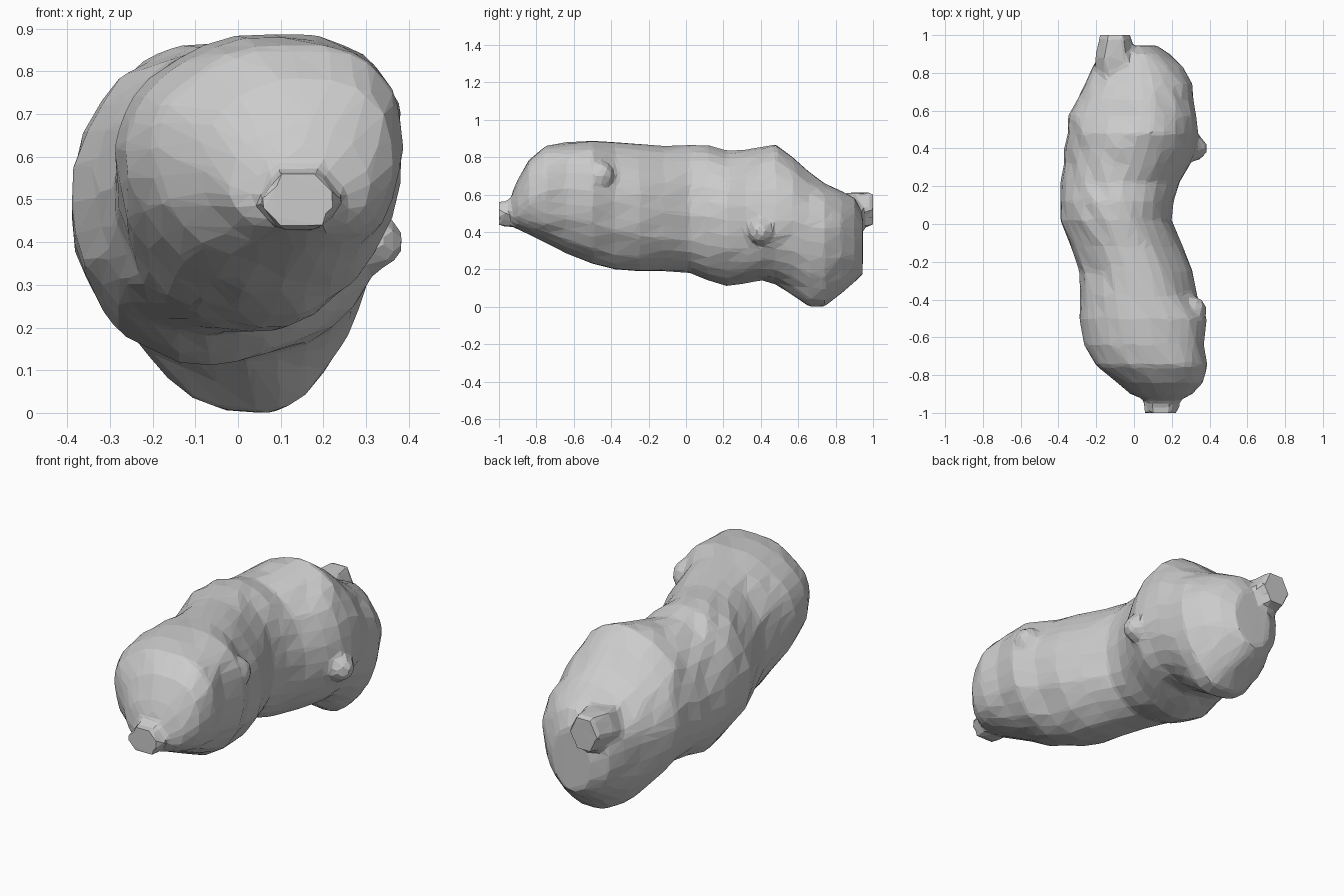
import bpy, bmesh, math, random
from mathutils import Vector, Matrix

random.seed(4)
SIDES = 28

# Body sections: y, x left, x right, z bottom, z top, widest point (x, z)
SECTIONS = [
    (-0.93, 0.06, 0.25, 0.43, 0.61, 0.15, 0.51),
    (-0.90, -0.02, 0.31, 0.415, 0.68, 0.16, 0.53),
    (-0.84, -0.09, 0.365, 0.385, 0.785, 0.15, 0.58),
    (-0.75, -0.20, 0.39, 0.34, 0.86, 0.12, 0.62),
    (-0.64, -0.265, 0.37, 0.285, 0.88, 0.10, 0.63),
    (-0.50, -0.29, 0.385, 0.23, 0.887, 0.08, 0.62),
    (-0.38, -0.285, 0.335, 0.20, 0.88, 0.05, 0.57),
    (-0.25, -0.29, 0.31, 0.19, 0.87, 0.03, 0.53),
    (-0.12, -0.335, 0.26, 0.19, 0.86, -0.02, 0.51),
    (0.02, -0.39, 0.20, 0.18, 0.865, -0.07, 0.49),
    (0.12, -0.39, 0.21, 0.14, 0.865, -0.07, 0.48),
    (0.22, -0.39, 0.24, 0.11, 0.835, -0.06, 0.46),
    (0.32, -0.37, 0.30, 0.125, 0.84, -0.02, 0.45),
    (0.40, -0.37, 0.34, 0.14, 0.855, 0.0, 0.44),
    (0.48, -0.35, 0.34, 0.12, 0.868, 0.02, 0.46),
    (0.57, -0.35, 0.33, 0.06, 0.80, 0.04, 0.46),
    (0.66, -0.30, 0.315, 0.0, 0.72, 0.05, 0.43),
    (0.74, -0.26, 0.31, 0.0, 0.66, 0.05, 0.42),
    (0.83, -0.22, 0.26, 0.07, 0.62, 0.04, 0.40),
    (0.90, -0.18, 0.19, 0.13, 0.585, 0.02, 0.36),
    (0.945, -0.10, 0.12, 0.17, 0.50, 0.01, 0.32),
]


def add_loft(bm, rings):
    loops = [[bm.verts.new(p) for p in ring] for ring in rings]
    for a, b in zip(loops, loops[1:]):
        n = len(a)
        for i in range(n):
            j = (i + 1) % n
            bm.faces.new((a[i], a[j], b[j], b[i]))
    bm.faces.new(loops[0])
    bm.faces.new(loops[-1])


def roundness(y, right, up):
    """Squareness of each quarter of a section (2 is an ellipse)."""
    if right and up:
        return 2.7 if -0.88 < y < -0.4 else 1.95
    if right and y > 0.5:
        return 1.8
    return 2.05


def body_ring(y, x0, x1, z0, z1, cx, cz):
    ring = []
    for i in range(SIDES):
        a = math.tau * i / SIDES
        c, s = math.cos(a), math.sin(a)
        e = 2 / roundness(y, c > 0, s > 0)
        rx = (x1 - cx) if c > 0 else (cx - x0)
        rz = (z1 - cz) if s > 0 else (cz - z0)
        # small dents give the chipped, faceted skin
        k = 1 if i % (SIDES // 4) == 0 else 1 + random.uniform(-0.025, 0.02)
        ring.append(Vector((cx + rx * k * math.copysign(abs(c) ** e, c), y,
                            cz + rz * k * math.copysign(abs(s) ** e, s))))
    return ring


def stub_ring(y, cx, cz, rx, rz):
    return [Vector((cx + rx * math.cos(math.tau * i / 6), y,
                    cz + rz * math.sin(math.tau * i / 6) / 0.866)) for i in range(6)]


def add_bump(bm, loc, size):
    m = Matrix.LocRotScale(Vector(loc), None, Vector(size))
    bmesh.ops.create_icosphere(bm, subdivisions=2, radius=1, matrix=m)


bm = bmesh.new()
# Lumpy main body
add_loft(bm, [body_ring(*s) for s in SECTIONS])
# Cut-off stubs at both ends
add_loft(bm, [stub_ring(-1.0, 0.145, 0.495, 0.097, 0.066),
              stub_ring(-0.91, 0.145, 0.50, 0.10, 0.07),
              stub_ring(-0.80, 0.145, 0.52, 0.12, 0.09)])
add_loft(bm, [stub_ring(0.74, -0.08, 0.46, 0.13, 0.13),
              stub_ring(0.88, -0.10, 0.51, 0.11, 0.10),
              stub_ring(1.0, -0.10, 0.525, 0.085, 0.085)])
# Raised knobs on the right side
add_bump(bm, (0.31, 0.40, 0.40), (0.08, 0.07, 0.07))
add_bump(bm, (0.31, -0.46, 0.70), (0.075, 0.08, 0.08))
bmesh.ops.recalc_face_normals(bm, faces=bm.faces)
mesh = bpy.data.meshes.new("body")
bm.to_mesh(mesh)
bm.free()
body = bpy.data.objects.new("body", mesh)
bpy.context.collection.objects.link(body)

# Fuse everything into one skin, then reduce it to coarse facets
fuse = body.modifiers.new("fuse", 'REMESH')
fuse.mode = 'VOXEL'
fuse.voxel_size = 0.02
facets = body.modifiers.new("facets", 'DECIMATE')
facets.ratio = 0.07
flat = body.modifiers.new("flat", 'EDGE_SPLIT')
flat.split_angle = 0.0
